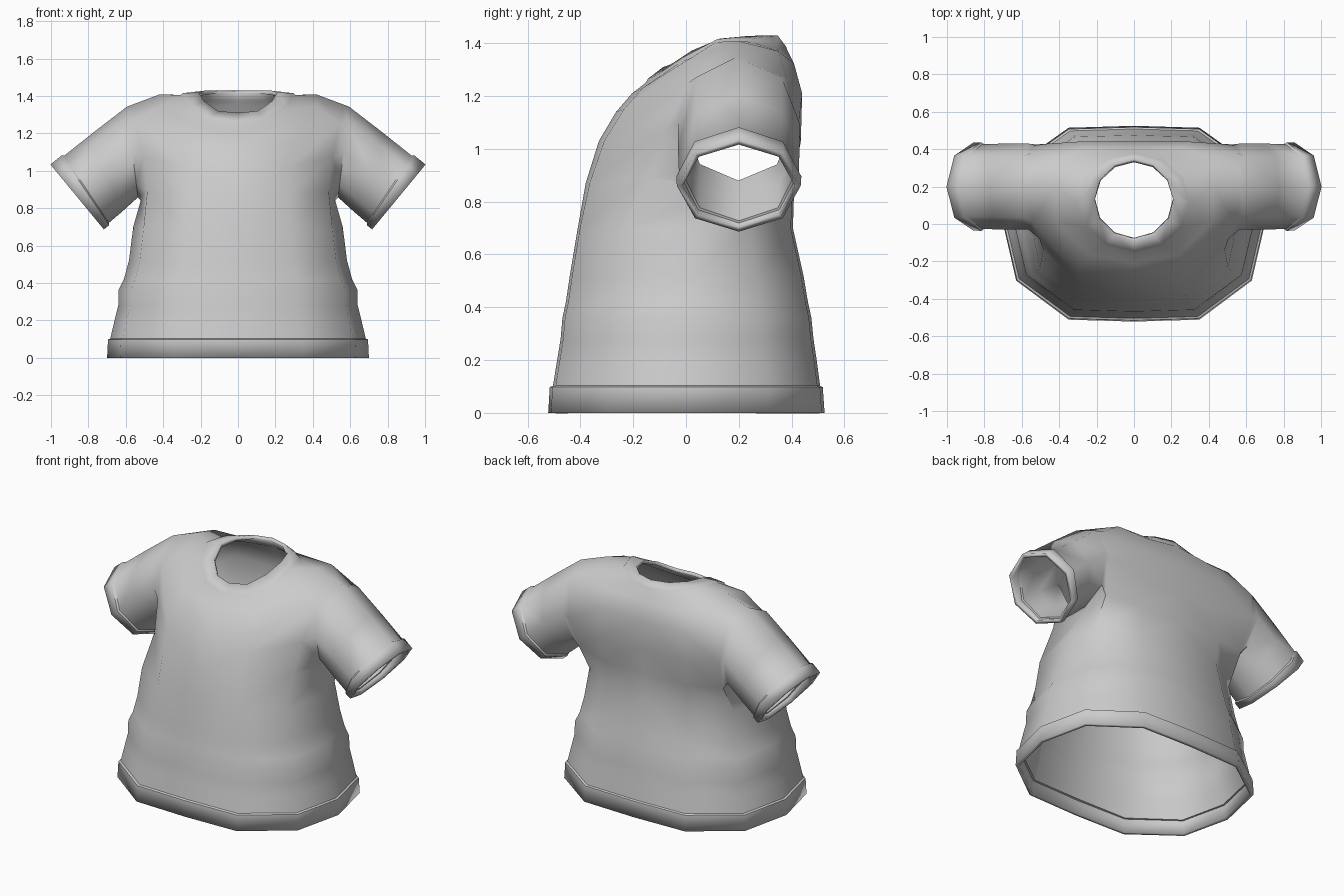
import bpy, bmesh, math
from mathutils import Vector

# Half shirt (x >= 0): every row runs front centre -> side -> back centre in 7 columns
rows = []

# Waist and raised hem band: height, half width, front depth, back depth, side y
for z, w, f, b, c in [(0, .70, .522, .525, 0), (.098, .695, .516, .518, 0),
                      (.103, .683, .504, .508, 0), (.2, .66, .488, .495, 0),
                      (.28, .64, .475, .483, 0), (.36, .64, .468, .475, 0),
                      (.42, .61, .455, .462, .01), (.52, .583, .44, .445, .02),
                      (.70, .56, .41, .405, .06)]:
    rows.append([(0, -f, z), (.5*w, -.98*f, z), (.9*w, -.58*f, z), (w, c, z),
                 (.9*w, .6*b, z), (.5*w, .98*b, z), (0, b, z)])

# Chest and shoulders; the None column is the armhole
armpit = len(rows)
rows += [
    [(0, -.38, .87), (.275, -.365, .87), (.485, -.14, .89), (.52, .18, .84),
     (.505, .35, .88), (.29, .405, .86), (0, .41, .86)],
    [(0, -.33, 1.03), (.28, -.31, 1.03), (.505, -.08, 1.07), None,
     (.525, .425, 1.08), (.3, .435, 1.03), (0, .43, 1.03)],
    [(0, -.265, 1.14), (.29, -.235, 1.15), (.545, .01, 1.25), (.57, .2, 1.352),
     (.55, .38, 1.27), (.3, .44, 1.21), (0, .44, 1.21)],
    [(0, -.205, 1.21), (.24, -.165, 1.23), (.42, .02, 1.345), (.42, .2, 1.408),
     (.41, .35, 1.37), (.25, .408, 1.325), (0, .41, 1.32)],
]

# Collar: half width, centre y, y radius, heights
for w, c, r, zs in [(.305, .115, .268, (1.25, 1.265, 1.33, 1.405, 1.405, 1.38, 1.375)),
                    (.295, .117, .262, (1.265, 1.28, 1.345, 1.415, 1.415, 1.392, 1.388)),
                    (.21, .13, .217, (1.31, 1.32, 1.372, 1.418, 1.428, 1.43, 1.43))]:
    rows.append([(w*math.sin(i*math.pi/6), c - r*math.cos(i*math.pi/6), z)
                 for i, z in enumerate(zs)])

bm = bmesh.new()
grid = [[bm.verts.new(p) if p else None for p in row] for row in rows]
for lo, hi in zip(grid, grid[1:]):
    for i in range(6):
        quad = (lo[i], lo[i+1], hi[i+1], hi[i])
        if None not in quad:
            bm.faces.new(quad)

# Eight-sided sleeve growing from the armhole, ending in a raised cuff
A, B, C = grid[armpit:armpit + 3]
ring = [A[3], A[4], B[4], C[4], C[3], C[2], B[2], A[2]]
seam, cuff = Vector((.565, .2, 1.1)), Vector((.86, .2, .86))
up0, up1 = Vector((.03, 0, .242)), Vector((.14, 0, .17))
for t, s in [(0, 1), (.45, 1), (.83, .985), (.85, 1.03), (1, 1.02)]:
    centre, up = seam.lerp(cuff, t), up0.lerp(up1, t) * s
    new = []
    for k in range(8):
        a = k * math.pi / 4
        new.append(bm.verts.new(centre - up*math.cos(a) + Vector((0, .23*s*math.sin(a), 0))))
    for k in range(8):
        j = (k + 1) % 8
        bm.faces.new((ring[k], ring[j], new[j], new[k]))
    ring = new

mesh = bpy.data.meshes.new("shirt")
bm.to_mesh(mesh)
bm.free()
shirt = bpy.data.objects.new("shirt", mesh)
bpy.context.collection.objects.link(shirt)
bpy.context.view_layer.objects.active = shirt
shirt.select_set(True)
bpy.ops.object.shade_smooth_by_angle(angle=math.radians(50))

# Other half and cloth thickness
mirror = shirt.modifiers.new("mirror", 'MIRROR')
mirror.merge_threshold = .001
cloth = shirt.modifiers.new("cloth", 'SOLIDIFY')
cloth.thickness = .022
cloth.offset = -1
